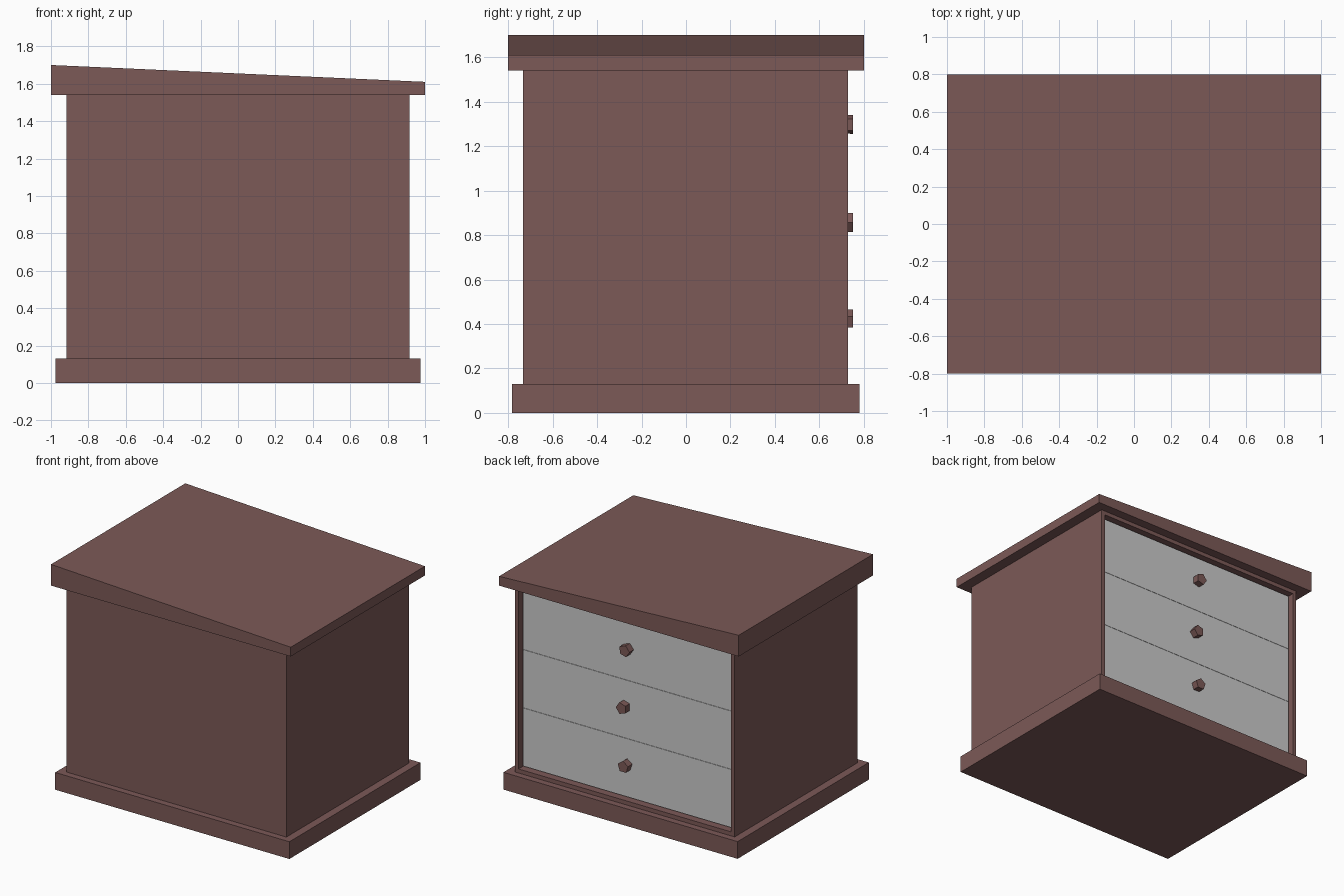
import bpy, bmesh, math
from mathutils import Matrix, Vector

if "Cube" in bpy.data.objects:
    bpy.data.objects.remove(bpy.data.objects["Cube"])

wood = bpy.data.materials.new("brown_wood")
wood.diffuse_color = (0.2, 0.1, 0.095, 1)
wood.use_nodes = True
wood.node_tree.nodes["Principled BSDF"].inputs["Base Color"].default_value = wood.diffuse_color


def finish(name, bm, mat=None):
    bmesh.ops.recalc_face_normals(bm, faces=bm.faces)
    me = bpy.data.meshes.new(name)
    bm.to_mesh(me)
    bm.free()
    ob = bpy.data.objects.new(name, me)
    bpy.context.collection.objects.link(ob)
    if mat:
        me.materials.append(mat)
    return ob


def box_mesh(lo, hi):
    bm = bmesh.new()
    bmesh.ops.create_cube(bm, size=1)
    lo, hi = Vector(lo), Vector(hi)
    for v in bm.verts:
        v.co = Vector([(lo[i] + hi[i]) / 2 + v.co[i] * (hi[i] - lo[i]) for i in range(3)])
    return bm


# plinth
finish("base_plinth", box_mesh((-0.977, -0.783, 0), (0.977, 0.78, 0.13)), wood)

# cabinet body with a recess in the drawer side
bm = box_mesh((-0.917, -0.733, 0.13), (0.917, 0.73, 1.54))
bm.normal_update()
face = max(bm.faces, key=lambda f: f.normal.y)
bmesh.ops.inset_region(bm, faces=[face], thickness=0.043)
hole = bmesh.ops.extrude_discrete_faces(bm, faces=[face])["faces"][0]
bmesh.ops.translate(bm, verts=hole.verts, vec=(0, -0.06, 0))
finish("cabinet_body", bm, wood)

# sloping top slab, thicker on the -x side
bm = box_mesh((-1, -0.8, 1.54), (1, 0.8, 1.70))
for v in bm.verts:
    if v.co.x > 0 and v.co.z > 1.6:
        v.co.z = 1.61
finish("sloping_top", bm, wood)

# three drawers stacked in the recess, each with a five-sided knob
z0, z1 = 0.175, 1.495
step = (z1 - z0) / 3
knobs = [(0.0, 0.42, 180), (0.015, 0.857, 55), (-0.01, 1.298, 20)]
for i, (x, z, turn) in enumerate(knobs):
    low = z0 + i * step
    finish(f"drawer_{i + 1}", box_mesh((-0.87, 0.665, low + 0.001),
                                       (0.87, 0.70, low + step - 0.001)))
    bm = bmesh.new()
    place = (Matrix.Translation((x, 0.722, z))
             @ Matrix.Rotation(math.radians(-90), 4, 'X')
             @ Matrix.Rotation(math.radians(turn), 4, 'Z'))
    bmesh.ops.create_cone(bm, cap_ends=True, segments=5, radius1=0.043,
                          radius2=0.045, depth=0.06, matrix=place)
    finish(f"knob_{i + 1}", bm, wood)
